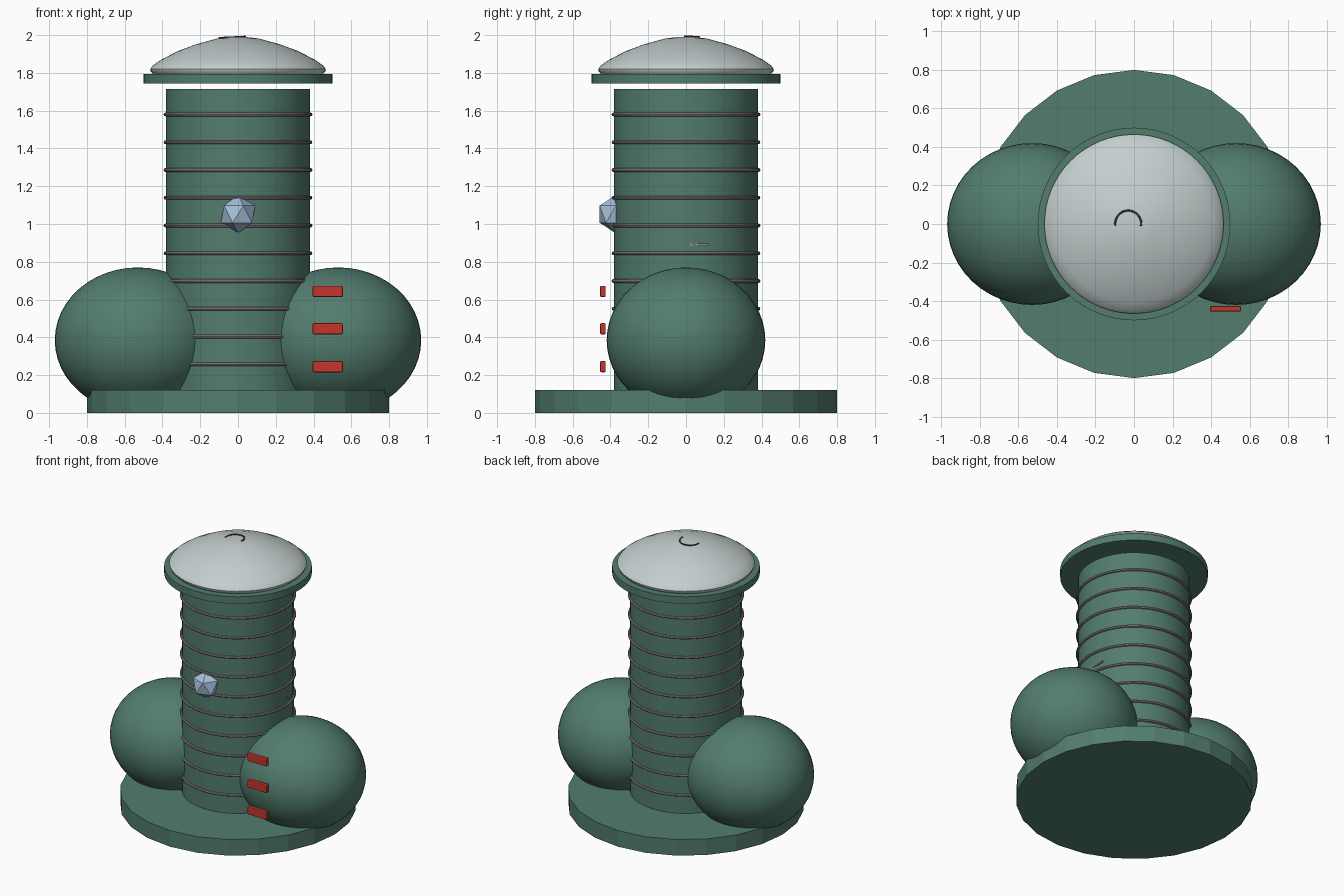
import bpy, bmesh, math
from mathutils import Vector

cube = bpy.data.objects.get("Cube")
if cube:
    bpy.data.objects.remove(cube, do_unlink=True)


def material(name, rgb):
    m = bpy.data.materials.new(name)
    m.use_nodes = True
    color = (*rgb, 1)
    m.diffuse_color = color
    m.node_tree.nodes["Principled BSDF"].inputs["Base Color"].default_value = color
    return m


GREEN = material("sea green", (0.085, 0.205, 0.155))
PALE = material("pale grey", (0.55, 0.62, 0.62))
GREY = material("warm grey", (0.28, 0.24, 0.24))
BLUE = material("ice blue", (0.38, 0.53, 0.70))
RED = material("signal red", (0.55, 0.035, 0.025))
DARK = material("dark grey", (0.06, 0.06, 0.06))


def finish(name, mat, smooth=True):
    ob = bpy.context.object
    ob.name = name
    ob.data.materials.append(mat)
    if smooth:
        bpy.ops.object.shade_smooth_by_angle(angle=math.radians(35))
    return ob


def disc(name, radius, low, high, sides, mat, smooth=True):
    bpy.ops.mesh.primitive_cylinder_add(vertices=sides, radius=radius, depth=high - low,
                                        location=(0, 0, (low + high) / 2))
    return finish(name, mat, smooth)


def lathe(name, profile, sides, mat):
    bm = bmesh.new()
    points = [bm.verts.new((r, 0, z)) for r, z in profile]
    edges = [bm.edges.new(pair) for pair in zip(points, points[1:])]
    bmesh.ops.spin(bm, geom=points + edges, axis=(0, 0, 1), cent=(0, 0, 0),
                   angle=math.tau, steps=sides)
    bmesh.ops.remove_doubles(bm, verts=bm.verts, dist=0.0001)
    bmesh.ops.recalc_face_normals(bm, faces=bm.faces)
    mesh = bpy.data.meshes.new(name)
    bm.to_mesh(mesh)
    bm.free()
    ob = bpy.data.objects.new(name, mesh)
    bpy.context.collection.objects.link(ob)
    bpy.ops.object.select_all(action="DESELECT")
    bpy.context.view_layer.objects.active = ob
    ob.select_set(True)
    return finish(name, mat)


def box(name, size, location, mat, bevel=0):
    bpy.ops.mesh.primitive_cube_add(size=1, location=location)
    ob = bpy.context.object
    ob.scale = size
    bpy.ops.object.transform_apply(location=False, rotation=False, scale=True)
    if bevel:
        mod = ob.modifiers.new("rounded edges", "BEVEL")
        mod.width, mod.segments = bevel, 2
    return finish(name, mat, False)


# Base, column and the flange floating just above it
disc("base", 0.8, 0, 0.12, 24, GREEN, smooth=False)
disc("column", 0.38, 0.1, 1.715, 48, GREEN)
disc("flange", 0.5, 1.743, 1.795, 64, GREEN)

# Shallow dome lid
lathe("dome", [(0, 1.99), (0.05, 1.989), (0.11, 1.982), (0.22, 1.952), (0.32, 1.915),
               (0.41, 1.868), (0.45, 1.84), (0.465, 1.82), (0.462, 1.808),
               (0.45, 1.795), (0, 1.795)], 64, PALE)

# Thin bands around the column
for i in range(10):
    bpy.ops.mesh.primitive_torus_add(major_radius=0.384, minor_radius=0.01,
                                     major_segments=48, minor_segments=8,
                                     location=(0, 0, 0.257 + 0.147 * i))
    finish("column_band", GREY)

# Side tanks
for side, x in (("left", 0.53), ("right", -0.53)):
    bpy.ops.mesh.primitive_uv_sphere_add(segments=48, ring_count=24, location=(x, 0, 0.385))
    bpy.context.object.scale = (0.44, 0.42, 0.385)
    finish(side + "_tank", GREEN)

# Faceted crystal on the front
bpy.ops.mesh.primitive_ico_sphere_add(subdivisions=1, radius=0.102, location=(0, -0.37, 1.052))
finish("crystal", BLUE, False)

# Red bars in front of the left tank
for z in (0.245, 0.445, 0.643):
    box("red_bar", (0.16, 0.03, 0.06), (0.475, -0.44, z), RED, 0.007)

# Curl on top of the dome
data = bpy.data.curves.new("dome_curl", "CURVE")
data.dimensions = "3D"
data.bevel_depth = 0.005
data.bevel_resolution = 1
spline = data.splines.new("POLY")
steps = 16
spline.points.add(steps)
for i, p in enumerate(spline.points):
    t = i / steps
    a = math.pi * (1.05 - 1.1 * t)
    p.co = (-0.03 + 0.068 * math.cos(a), 0.07 * math.sin(a), 1.984 + 0.01 * t, 1)
curl = bpy.data.objects.new("dome_curl", data)
data.materials.append(DARK)
bpy.context.collection.objects.link(curl)

# Small dashes on the left face of the column
for y, length in ((0.03, 0.015), (0.085, 0.07)):
    box("column_dash", (0.008, length, 0.012), (0.378, y, 0.89), GREY)
